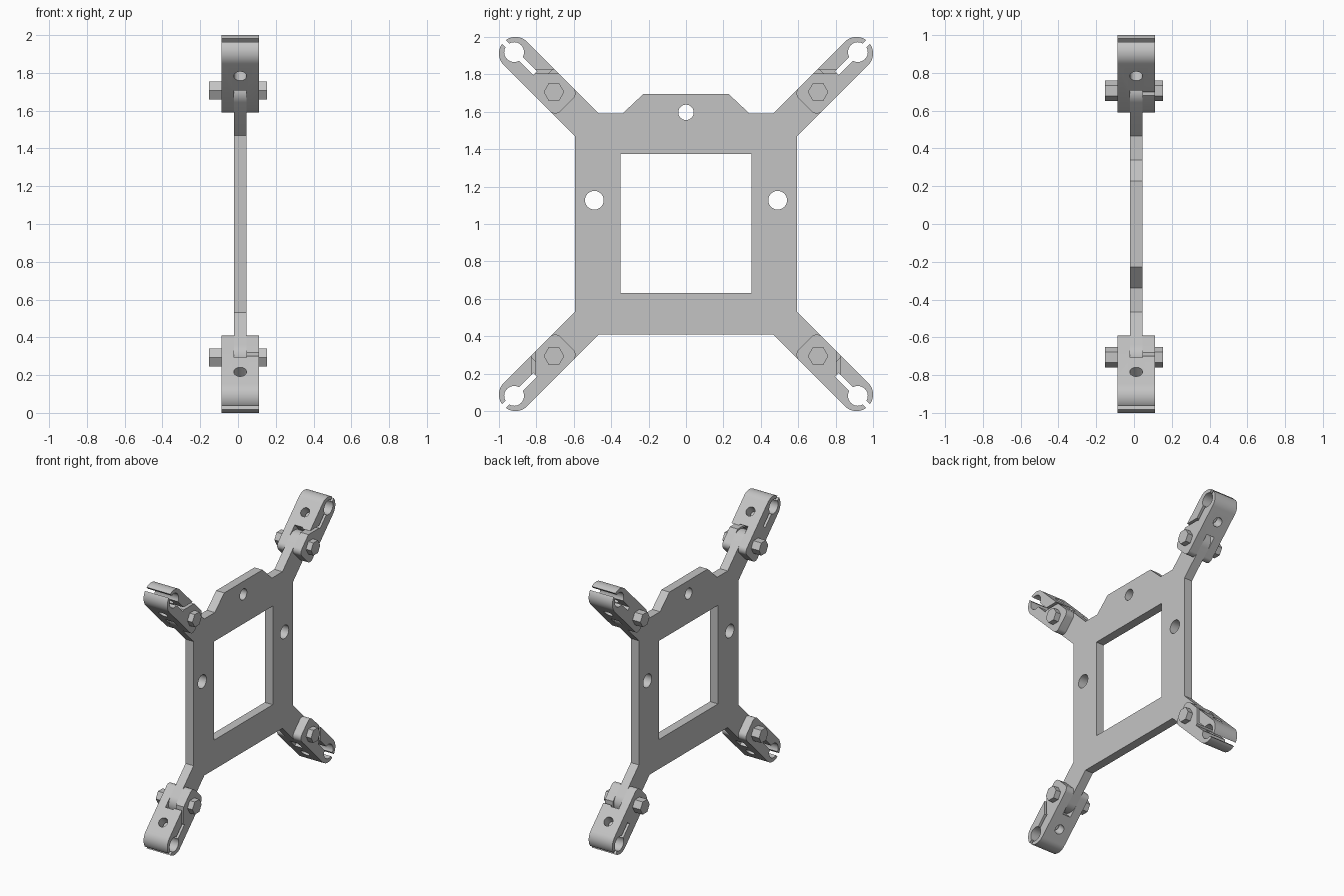
import bpy, bmesh
from math import cos, sin, pi, radians, sqrt
from mathutils import Matrix, Vector

if "Cube" in bpy.data.objects:
    bpy.data.objects.remove(bpy.data.objects["Cube"])

grey = bpy.data.materials.new("machined_grey")
grey.use_nodes = True
colour = (0.55, 0.55, 0.55, 1)
grey.diffuse_color = colour
grey.node_tree.nodes["Principled BSDF"].inputs["Base Color"].default_value = colour

BACK, FRONT = -0.022, 0.045        # plate thickness along x
MID = (BACK + FRONT) / 2
HALF = 0.0885                      # half width of arms and clamps
BOLT = 0.706                       # bolt distance from the centre along y and z
TIP = (1 - HALF - BOLT) * sqrt(2)  # centre of the round clamp end
ROD = 0.301                        # centre of the rod hole
SIDE = Matrix(((0, 0, 1, 0), (1, 0, 0, 0), (0, 1, 0, 0), (0, 0, 0, 1)))


def arc(cx, cy, r, start, end, n=12):
    angles = [radians(start + (end - start) * i / n) for i in range(n + 1)]
    return [(cx + r * cos(a), cy + r * sin(a)) for a in angles]


def circle(cx, cy, r, n=40):
    return arc(cx, cy, r, 0, 360 - 360 / n, n - 1)


def box(u0, u1, v0, v1):
    return [(u0, v0), (u1, v0), (u1, v1), (u0, v1)]


def prism(name, layers, matrix=Matrix()):
    """Object made of extruded outlines: (points, low, high)."""
    bm = bmesh.new()
    for pts, lo, hi in layers:
        low = [bm.verts.new((a, b, lo)) for a, b in pts]
        high = [bm.verts.new((a, b, hi)) for a, b in pts]
        bm.faces.new(low)
        bm.faces.new(high)
        for i in range(len(pts)):
            j = (i + 1) % len(pts)
            bm.faces.new((low[i], low[j], high[j], high[i]))
    bmesh.ops.recalc_face_normals(bm, faces=bm.faces)
    bm.transform(matrix)
    mesh = bpy.data.meshes.new(name)
    bm.to_mesh(mesh)
    bm.free()
    return add(name, mesh)


def add(name, mesh):
    if not mesh.materials:
        mesh.materials.append(grey)
    obj = bpy.data.objects.new(name, mesh)
    bpy.context.collection.objects.link(obj)
    return obj


def cut(obj, cutters):
    """Subtract the cutters and keep only the finished mesh."""
    for c in cutters:
        c.hide_render = True
        mod = obj.modifiers.new("cut", 'BOOLEAN')
        mod.operation, mod.solver, mod.object = 'DIFFERENCE', 'EXACT', c
    bpy.context.view_layer.update()
    graph = bpy.context.evaluated_depsgraph_get()
    mesh = bpy.data.meshes.new_from_object(obj.evaluated_get(graph))
    obj.modifiers.clear()
    obj.data = mesh
    for c in cutters:
        bpy.data.objects.remove(c)


def smooth(obj):
    obj.data.shade_smooth()
    obj.data.set_sharp_from_angle(angle=radians(30))


# Frame plate: half outline with two round-ended arms, mirrored across y
body, top, low = 0.593, 1.59, 0.41
edge = HALF * sqrt(2)
half = [(0.228, 1.695), (0.34, top), (top - 1 - edge, top)]
half += arc(BOLT, 1 + BOLT, HALF, 135, -45, 24)
half += [(body, 1 + body - edge), (body, 1 - body + edge)]
half += arc(BOLT, 1 - BOLT, HALF, 45, -135, 24)
half += [(1 - low - edge, low)]
outline = half + [(-y, z) for y, z in reversed(half)]
plate = prism("frame_plate", [(outline, BACK, FRONT)], SIDE)
openings = [box(-0.35, 0.35, 0.632, 1.375), circle(0, 1.597, 0.041),
            circle(0.49, 1.127, 0.05), circle(-0.49, 1.127, 0.05)]
cut(plate, [prism("opening_cutter", [(p, -1, 1)], SIDE) for p in openings])
smooth(plate)

# Clamp, modelled around its bolt with its length along local x
r, end = 0.04, 0.098
shape = arc(TIP, 0, HALF, -90, 90, 32)
shape += arc(r - end, HALF - r, r, 90, 180, 8)
shape += arc(r - end, r - HALF, r, 180, 270, 8)
clamp = prism("clamp", [(shape, -0.087, 0.111)])
kink = [(0.168, 0), (0.068, 0.1), (0.04, 0.1), (0.14, 0)]
across = Matrix.Rotation(pi / 2, 4, 'X')
cut(clamp, [
    prism("plate_slot_cutter", [(box(-0.3, 0.09, -0.2, 0.2), BACK, FRONT)]),
    prism("rod_hole_cutter", [(circle(ROD, 0, 0.053), -1, 1)]),
    prism("slit_cutter", [(box(0.143, 0.6, -0.014, 0.014), -1, 1)]),
    prism("kink_cutter", [(kink, MID, 1)]),
    prism("screw_hole_cutter", [(circle(0.197, MID, 0.034, 32), -1, 1)], across),
])
smooth(clamp)

# One clamp and bolt per arm
for level, up in (("upper", 1), ("lower", -1)):
    for side, s in (("back", 1), ("front", -1)):
        along = Vector((0, 1, up)).normalized()
        over = Vector((0, -up, 1)).normalized()
        place = Matrix((along, over, (1, 0, 0))).transposed().to_4x4()
        place.translation = (0, BOLT, 1 + up * BOLT)
        mesh = clamp.data.copy()
        mesh.transform(Matrix.Diagonal((1, s, 1, 1)) @ place)
        if s < 0:
            mesh.flip_normals()
        smooth(add(f"{level}_{side}_clamp", mesh))

        cy, cz = s * BOLT, 1 + up * BOLT
        hexagon = circle(cy, cz, 0.055, 6)
        prism(f"{level}_{side}_bolt",
              [(hexagon, -0.153, -0.087), (hexagon, 0.111, 0.153),
               (circle(cy, cz, 0.03, 24), -0.1, 0.12)], SIDE)

bpy.data.objects.remove(clamp)
